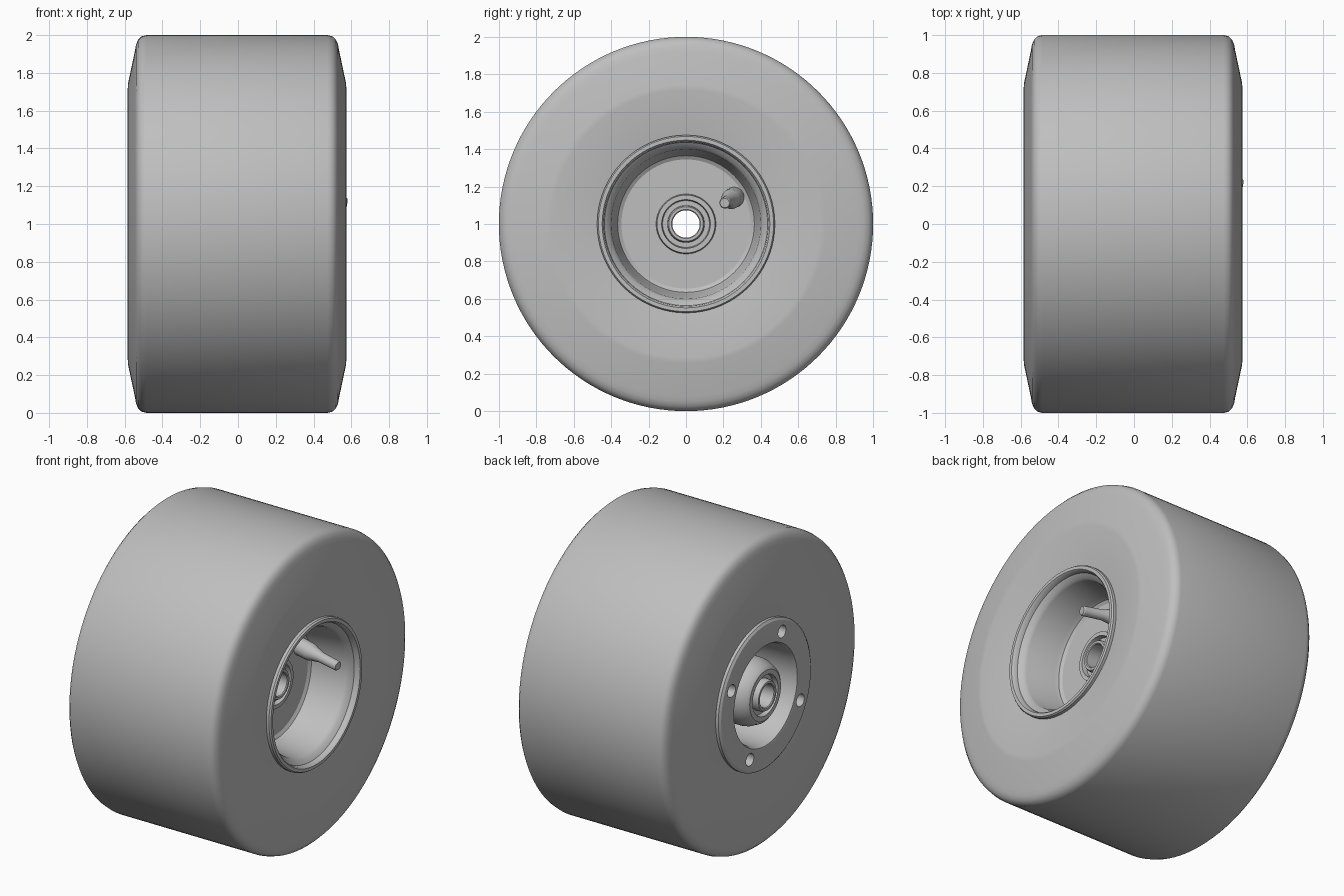
import bpy, bmesh, math
from mathutils import Vector, Matrix

if "Cube" in bpy.data.objects:
    bpy.data.objects.remove(bpy.data.objects["Cube"])

grey = bpy.data.materials.new("light_grey")
grey.use_nodes = True
grey.diffuse_color = (0.52, 0.52, 0.52, 1)
grey.node_tree.nodes["Principled BSDF"].inputs["Base Color"].default_value = (0.52, 0.52, 0.52, 1)

AXLE = Vector((0, 0, 1))


def add_object(name, bm):
    bmesh.ops.recalc_face_normals(bm, faces=bm.faces)
    mesh = bpy.data.meshes.new(name)
    bm.to_mesh(mesh)
    bm.free()
    mesh.materials.append(grey)
    ob = bpy.data.objects.new(name, mesh)
    bpy.context.collection.objects.link(ob)
    return ob


def select(ob):
    bpy.ops.object.select_all(action='DESELECT')
    ob.select_set(True)
    bpy.context.view_layer.objects.active = ob


def smooth(ob):
    select(ob)
    bpy.ops.object.shade_smooth_by_angle(angle=math.radians(30))


def lathe(name, profile, segments=96, location=AXLE):
    """Turn a closed (x, radius) outline about the x axis."""
    bm = bmesh.new()
    verts = [bm.verts.new((x, 0, r)) for x, r in profile]
    edges = [bm.edges.new((verts[i - 1], v)) for i, v in enumerate(verts)]
    bmesh.ops.spin(bm, geom=verts + edges, cent=(0, 0, 0), axis=(1, 0, 0),
                   angle=2 * math.pi, steps=segments, use_merge=True)
    bmesh.ops.remove_doubles(bm, verts=bm.verts, dist=0.0001)
    ob = add_object(name, bm)
    ob.location = location
    return ob


# Tire: half outline mirrored across its middle
half = [(0.535, 0.44), (0.579, 0.715), (0.577, 0.745), (0.54, 0.92), (0.535, 0.95),
        (0.524, 0.975), (0.506, 0.993), (0.48, 1.0)]
middle = -0.005
outline = [(middle + x, r) for x, r in half] + [(middle - x, r) for x, r in reversed(half)]
smooth(lathe("tire", outline, 128))

# Rim: deep dish on one side, flat flange and hub barrel on the other
rim = lathe("rim", [
    # lip and dish
    (0.50, 0.475), (0.555, 0.475), (0.565, 0.468), (0.565, 0.448), (0.555, 0.44),
    (0.53, 0.436), (0.51, 0.41), (0.49, 0.40), (0.30, 0.375), (0.272, 0.365), (0.26, 0.345),
    # boss and bearing seat
    (0.26, 0.16), (0.29, 0.155), (0.29, 0.13), (0.26, 0.125), (0.26, 0.09),
    (-0.54, 0.09), (-0.54, 0.125), (-0.57, 0.13), (-0.57, 0.16), (-0.555, 0.18),
    # hub barrel and rear cavity
    (-0.50, 0.205), (-0.47, 0.21), (0.19, 0.215), (0.19, 0.30), (-0.55, 0.315), (-0.572, 0.325),
    # flange
    (-0.575, 0.335), (-0.575, 0.46), (-0.565, 0.475), (-0.50, 0.475)])

# Four bolt holes cut into the flange
bm = bmesh.new()
for i in range(4):
    a = math.radians(25 + 90 * i)
    place = Matrix.Translation((-0.56, 0.39 * math.cos(a), 1 + 0.39 * math.sin(a)))
    bmesh.ops.create_cone(bm, cap_ends=True, segments=24, radius1=0.04, radius2=0.04, depth=0.2,
                          matrix=place @ Matrix.Rotation(math.pi / 2, 4, 'Y'))
cutter = add_object("bolt_hole_cutter", bm)
cutter.hide_render = True
cut = rim.modifiers.new("bolt_holes", 'BOOLEAN')
cut.operation = 'DIFFERENCE'
cut.solver = 'EXACT'
cut.object = cutter
select(rim)
bpy.ops.object.modifier_apply(modifier=cut.name)
bpy.data.objects.remove(cutter)
smooth(rim)

# Bearing: race with a raised sleeve around the open bore
smooth(lathe("bearing_sleeve", [
    (0.30, 0.073), (0.305, 0.078), (0.305, 0.092), (0.295, 0.098), (0.25, 0.1),
    (-0.53, 0.1), (-0.575, 0.098), (-0.585, 0.092), (-0.585, 0.078), (-0.58, 0.073)], 64))

# Valve stem: leans from the dish floor towards the axle
base, tip = Vector((0.25, 0.257, 1.143)), Vector((0.575, 0.207, 1.112))
length = (tip - base).length
valve = lathe("valve_stem", [
    (0, 0), (0, 0.055), (0.11, 0.053), (0.13, 0.046), (0.19, 0.032),
    (length - 0.008, 0.03), (length, 0.025), (length, 0)], 32, base)
valve.rotation_mode = 'QUATERNION'
valve.rotation_quaternion = (tip - base).to_track_quat('X', 'Z')
smooth(valve)
